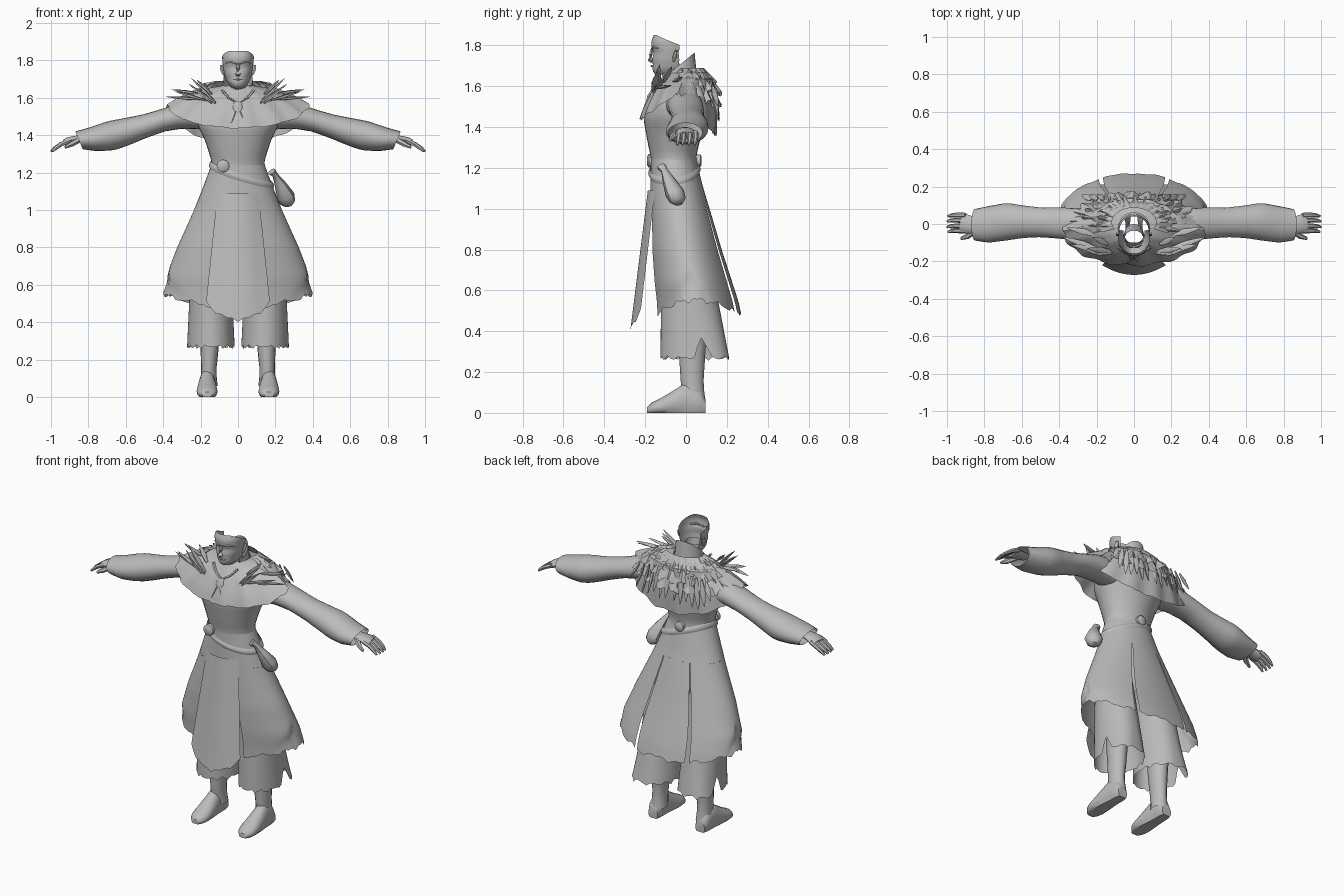
import bpy, bmesh, math, random
from math import sin, cos, pi, radians
from mathutils import Vector

if "Cube" in bpy.data.objects:
    bpy.data.objects.remove(bpy.data.objects["Cube"])

random.seed(4)
cloth = bpy.data.materials.new("plain_grey")
cloth.diffuse_color = (0.5, 0.5, 0.5, 1)
cloth.use_nodes = True
cloth.node_tree.nodes["Principled BSDF"].inputs["Base Color"].default_value = cloth.diffuse_color


def finish(name, bm, mirror, angle=45):
    bmesh.ops.recalc_face_normals(bm, faces=bm.faces)
    me = bpy.data.meshes.new(name)
    bm.to_mesh(me)
    bm.free()
    me.materials.append(cloth)
    me.shade_smooth()
    me.set_sharp_from_angle(angle=radians(angle))
    ob = bpy.data.objects.new(name, me)
    bpy.context.collection.objects.link(ob)
    if mirror:
        m = ob.modifiers.new("mirror", 'MIRROR')
        m.use_mirror_merge = False
    return ob


def surf(name, fn, nu, nv, closed=True, mirror=False, caps=False):
    """Grid surface: fn(u, v) gives a point, u and v run 0..1."""
    bm = bmesh.new()
    cols = nu if closed else nu + 1
    g = [[bm.verts.new(fn(i / nu, j / nv)) for i in range(cols)] for j in range(nv + 1)]
    for j in range(nv):
        for i in range(nu):
            k = (i + 1) % cols
            bm.faces.new((g[j][i], g[j][k], g[j + 1][k], g[j + 1][i]))
    if caps:
        bm.faces.new(g[0])
        bm.faces.new(g[-1])
    return finish(name, bm, mirror)


def tube(name, pts, n=8, flat=1.0, mirror=False):
    """Tapered tube through (x, y, z, radius) points."""
    bm = bmesh.new()
    P = [Vector(p[:3]) for p in pts]
    rings = []
    for i, p in enumerate(P):
        d = P[min(i + 1, len(P) - 1)] - P[max(i - 1, 0)]
        q = d.to_track_quat('Z', 'Y')
        r = pts[i][3]
        rings.append([bm.verts.new(p + q @ Vector((r * cos(2 * pi * k / n), flat * r * sin(2 * pi * k / n), 0)))
                      for k in range(n)])
    for a, b in zip(rings, rings[1:]):
        for k in range(n):
            bm.faces.new((a[k], a[(k + 1) % n], b[(k + 1) % n], b[k]))
    bm.faces.new(rings[0])
    bm.faces.new(rings[-1])
    return finish(name, bm, mirror)


def at(table, t):
    """Smooth lookup in rows keyed by an ascending first column."""
    t = min(max(t, table[0][0]), table[-1][0])
    for a, b in zip(table, table[1:]):
        if t <= b[0]:
            f = (t - a[0]) / (b[0] - a[0])
            return [p + (q - p) * f for p, q in zip(a[1:], b[1:])]


def mix(a, b, t):
    return a + (b - a) * t


def oval(a, z, row, grow=0.0):
    """Point on a body ring; a = 0 faces front. row = half width, front y, back y."""
    rx, yf, yb = row
    return ((rx + grow) * sin(a), (yf + yb) / 2 - ((yb - yf) / 2 + grow) * cos(a), z)


def jag(a, k=1.0):
    """Torn cloth edge."""
    return k * (0.6 * abs(sin(a * 6.5 + 0.4)) + 0.4 * abs(sin(a * 15 + 1)))


# Torso, open at neck and waist
TORSO = [(1.2, .15, -.17, .06), (1.25, .14, -.172, .05), (1.3, .153, -.183, .06), (1.38, .18, -.198, .08),
         (1.45, .215, -.21, .10), (1.52, .225, -.19, .11), (1.6, .17, -.14, .10), (1.66, .085, -.10, .05)]
surf("torso", lambda u, v: oval(2 * pi * u, mix(1.2, 1.66, v), at(TORSO, mix(1.2, 1.66, v))), 32, 16)

# Skirt: closed yoke, two side panels, back panel, front panel
SKIRT = [(.44, .405, -.15, .275), (.55, .40, -.155, .25), (.64, .387, -.165, .222), (.8, .325, -.175, .172),
         (1.0, .235, -.175, .115), (1.1, .195, -.175, .085), (1.24, .143, -.172, .05)]
surf("skirt_yoke", lambda u, v: oval(2 * pi * u, mix(1.24, 1.04, v), at(SKIRT, mix(1.24, 1.04, v))), 40, 6)


def side_panel(u, v):
    a = mix(radians(20), radians(155 - 3 * v), u)
    hem = .455 + .075 * sin(a) ** 2 + jag(a, .035)
    z = mix(1.04, hem, v)
    x, y, z = oval(a, z, at(SKIRT, z))
    dip = .5 + .2 * max(0, 1 - abs(y - .02) * 6)       # tucked fold at the side
    if abs(y - .02) < .11 and z < dip:
        x -= .02 * min(1, (dip - z) * 20) * max(0, 1 - v) * 5
    return x, y, z


def back_panel(u, v):
    a = mix(radians(156), radians(204), u)
    z = mix(1.04, .47 + jag(a, .03), v)
    return oval(a, z, at(SKIRT, z), .006 * v)


def front_panel(u, v):
    s = 2 * u - 1
    hem = .40 + .06 * abs(s) + .05 * s ** 8 + .01 * abs(sin(9 * s))
    z = mix(1.09, hem, v)
    return mix(.11, .17, v) * s, mix(-.187, -.272, v) + mix(.035, .052, v) * s * s, z


surf("skirt_side", side_panel, 36, 20, False, True)
surf("skirt_back", back_panel, 16, 14, False)
surf("skirt_front", front_panel, 20, 14, False)

# Wide torn trousers with a slit on the outside
def trouser(u, v):
    a = 2 * pi * u
    slit = .11 * max(0, 1 - abs(a - radians(105)) / .25)
    z = mix(.85, .25 + jag(a, .03) + slit, v)
    t = (.85 - z) / .6
    flare = .045 * t ** 3 * max(0, sin(a - radians(95))) if sin(a) > 0 else 0
    return .145 + mix(.10, .128, t) * sin(a) + flare, mix(-.01, .045, t) - mix(.11, .17, t) * cos(a), z


surf("trouser_leg", trouser, 48, 12, True, True)

# Shins and feet
SHIN = [(.06, .155, .04, .046, .055), (.14, .157, .03, .04, .055), (.22, .153, .03, .046, .06), (.45, .15, .03, .06, .075)]
def shin(u, v):
    z = mix(.45, .06, v)
    cx, cy, rx, ry = at(SHIN, z)
    return cx + rx * sin(2 * pi * u), cy - ry * cos(2 * pi * u), z


FOOT = [(-.19, .025, .028), (-.18, .042, .045), (-.13, .057, .068), (-.06, .052, .11), (0, .044, .15),
        (.07, .042, .12), (.095, .032, .07)]
def foot(u, v):
    y = mix(-.19, .095, v)
    w, h = at(FOOT, y)
    a = 2 * pi * u
    return .165 + .08 * min(0, -y) * .2 + w * cos(a), y, max(0, h * (.4 + .6 * sin(a)))


surf("shin", shin, 16, 8, True, True)
surf("foot", foot, 16, 12, True, True, True)

# Sleeves: x, top z, bottom z, back y, front y
ARM = [(.17, 1.58, 1.43, .08, -.10), (.3, 1.575, 1.435, .085, -.09), (.4, 1.54, 1.42, .088, -.078),
       (.5, 1.51, 1.385, .088, -.07), (.6, 1.49, 1.345, .10, -.075), (.68, 1.475, 1.318, .113, -.088),
       (.78, 1.44, 1.315, .095, -.10), (.85, 1.42, 1.325, .08, -.088)]
def sleeve(u, v):
    x = mix(.17, .85, v)
    zt, zb, yb, yf = at(ARM, x)
    a = 2 * pi * u
    return x + .02 * sin(a) * v, (yb + yf) / 2 + (yb - yf) / 2 * cos(a), (zt + zb) / 2 + (zt - zb) / 2 * sin(a)


surf("sleeve", sleeve, 20, 18, True, True)

# Hands
tube("palm", [(.80, -.005, 1.385, .035), (.86, -.005, 1.38, .045), (.90, 0, 1.37, .052), (.925, .005, 1.36, .045)],
     10, .42, True)
for i, (y, length) in enumerate([(.046, .95), (.018, 1.0), (-.012, 1.0), (-.038, .93)]):
    tube("finger_%d" % (i + 1), [(.90, y, 1.372, .014), (.90 + .05 * length, y + .002, 1.35, .013),
         (.90 + .08 * length, y, 1.33, .011), (.90 + .1 * length, y - .004, 1.313, .006)], 6, 1, True)
tube("thumb", [(.85, -.035, 1.375, .016), (.89, -.066, 1.352, .015), (.925, -.078, 1.335, .008)], 6, 1, True)

# Shoulder mantle, hanging low at the back, with soft pleats
def mantle(u, v):
    a = 2 * pi * u
    c = cos(a)
    hem = 1.56 - (.13 * c if c > 0 else .21 * -c) + jag(a, .012)
    rx, yf, yb = at([(0, .085, -.10, .06), (.5, .25, -.165, .135), (.8, .335, -.205, .148), (1, .378, -.222, .145)], v)
    z = at([(0, 1.665), (.5, mix(1.635, 1.575, max(0, c))), (1, hem)], v)[0]
    return oval(a, z, (rx, yf, yb), .007 * v * sin(14 * a))


surf("mantle", mantle, 84, 12)

# Ragged fur tiers around shoulders and back
for k, (rx, yf, yb, zt, zb) in enumerate([(.34, -.14, .165, 1.64, 1.53), (.27, -.13, .165, 1.67, 1.585),
                                          (.19, -.11, .14, 1.69, 1.64)]):
    def tier(u, v, k=k, rx=rx, yf=yf, yb=yb, zt=zt, zb=zb):
        a = mix(radians(62), radians(298), u)
        f = .62 + .38 * v
        z = mix(zt, zb - .05 * max(0, -cos(a)) + jag(a * 1.3 + k, .04), v)
        return oval(a, z, (rx * f, yf * f, yb * f), .014 * v * sin(22 * a + k))
    surf("fur_tier_%d" % (k + 1), tier, 80, 4, False)

# Feathers on the front of the shoulders: base, tip
FEATHERS = [((.12, -.15, 1.575), (.25, -.13, 1.705)), ((.12, -.155, 1.57), (.265, -.14, 1.675)),
            ((.14, -.16, 1.57), (.24, -.15, 1.655)), ((.17, -.15, 1.585), (.34, -.11, 1.635)),
            ((.18, -.14, 1.59), (.385, -.07, 1.605)), ((.14, -.11, 1.62), (.22, -.07, 1.695)),
            ((.2, -.06, 1.62), (.36, -.02, 1.645))]
for i in range(7):
    s = i / 6
    FEATHERS.append(((.03 + .2 * s, .13, 1.62 - .02 * s), (.03 + .25 * s, .165 - .01 * s, 1.46 + random.uniform(-.04, .05))))
for i, (b, t) in enumerate(FEATHERS):
    b, t = Vector(b), Vector(t)
    tube("feather_%d" % (i + 1), [(*b, .008), (*b.lerp(t, .45), .018), (*b.lerp(t, .8), .010), (*t, .001)], 5, .5, True)

# Standing collar, high at the back and open in front
def collar(u, v):
    a = mix(radians(22), radians(338), u)
    z = mix(1.63, 1.70 - .065 * cos(a), v)
    return oval(a, z, (mix(.085, .078, v), mix(-.115, -.115, v), mix(.055, .042, v)))


surf("collar", collar, 28, 4, False)

# Neck and face shell, open at the crown and back
surf("neck", lambda u, v: oval(2 * pi * u, mix(1.56, 1.72, v), (.052, mix(-.105, -.125, v), mix(.0, -.035, v))), 16, 4)
FACE = [(1.645, .022, -.125), (1.66, .042, -.157), (1.685, .060, -.165), (1.705, .067, -.162), (1.73, .074, -.165),
        (1.765, .080, -.158), (1.785, .083, -.168), (1.82, .085, -.170), (1.85, .078, -.158)]
def face(u, v):
    a = mix(radians(-118), radians(118), u)
    top = 1.85 - .055 * max(0, (1 - cos(a)) / 1.47 - .12)
    z = mix(1.645 + .03 * (1 - cos(a)), top, v)
    rx, yf = at(FACE, z)
    sx = math.copysign(abs(sin(a)) ** .85, a)
    return rx * sx, -.075 + (yf + .075) * cos(a), z


surf("face", face, 28, 18, False)
tube("nose", [(0, -.165, 1.785, .007), (0, -.172, 1.755, .010), (0, -.175, 1.728, .015), (0, -.165, 1.718, .009)], 6)
tube("brow", [(.012, -.168, 1.782, .005), (.04, -.158, 1.79, .007), (.065, -.135, 1.785, .004)], 6, 1, True)
tube("mouth", [(-.025, -.157, 1.697, .003), (0, -.168, 1.698, .006), (.025, -.157, 1.697, .003)], 6)
tube("ear", [(.076, -.062, 1.72, .006), (.084, -.055, 1.745, .014), (.087, -.048, 1.775, .009)], 6, .6, True)

# Slanted belt with front and back discs
def belt(u, v):
    a = 2 * pi * u
    z = 1.19 - .055 * cos(a - radians(75)) + .018 - .036 * v
    return oval(a, z, at(SKIRT, z), .010 if 0 < v < 1 else .003)


surf("belt", belt, 40, 3)
tube("front_disc", [(-.08, -.155, 1.235, .034), (-.08, -.182, 1.235, .034), (-.08, -.19, 1.235, .022)], 12)
tube("back_disc", [(0, .04, 1.235, .03), (0, .07, 1.235, .03), (0, .077, 1.235, .02)], 12)

# Hip pouch
tube("pouch", [(.18, -.12, 1.205, .025), (.20, -.105, 1.185, .018), (.225, -.085, 1.14, .033),
               (.255, -.055, 1.075, .052), (.265, -.04, 1.04, .045), (.27, -.035, 1.022, .022)], 8, .85)

# Lapel edges and chest clasp
tube("lapel", [(.085, -.125, 1.64, .010), (.05, -.15, 1.60, .009), (.004, -.168, 1.575, .008)], 5, .6, True)
tube("clasp", [(0, -.165, 1.575, .022), (0, -.18, 1.545, .028), (0, -.188, 1.52, .014)], 6, .5)
tube("clasp_tail", [(.012, -.188, 1.535, .006), (.028, -.205, 1.49, .006), (.036, -.21, 1.465, .002)], 5, .6, True)
